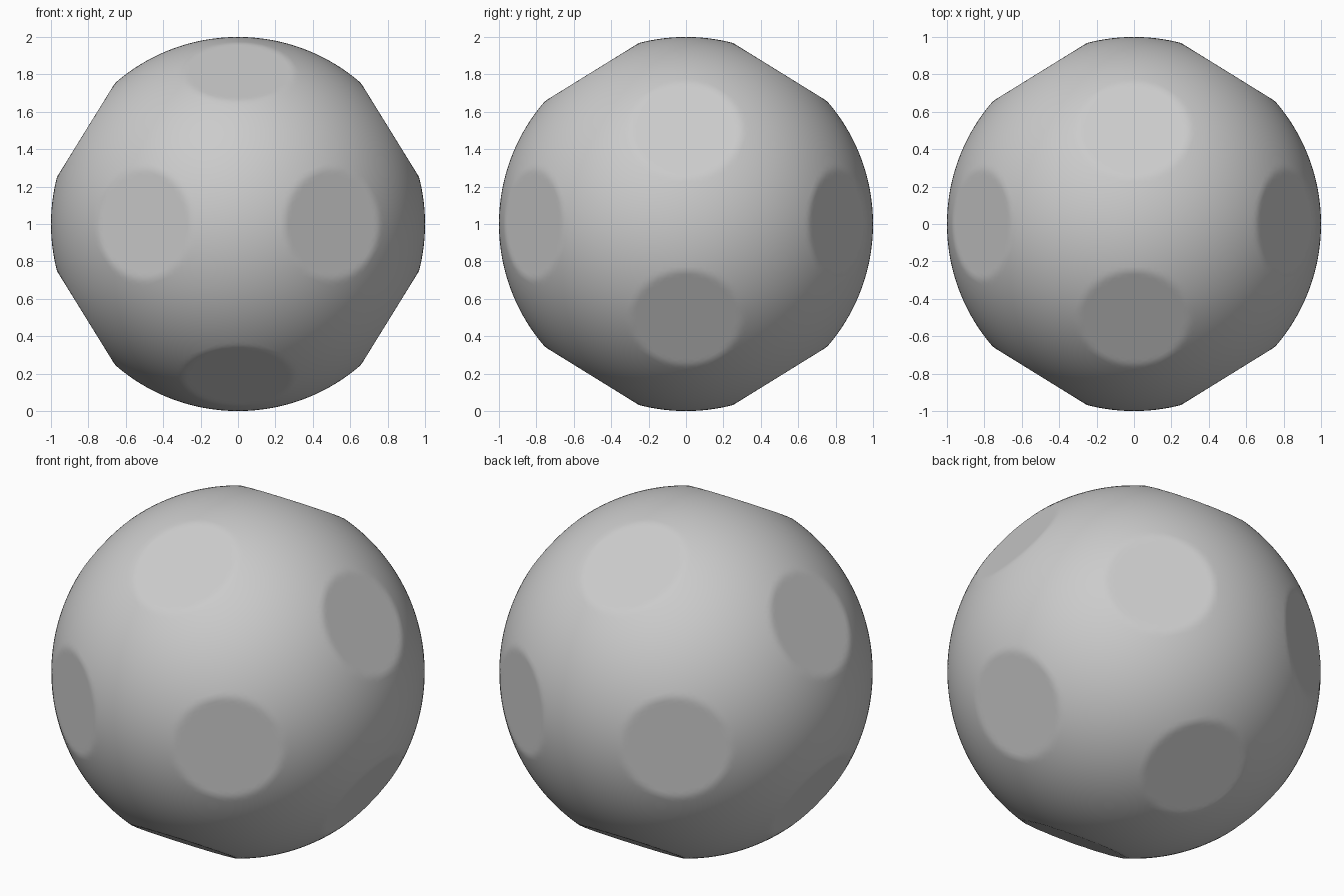
import bpy, bmesh
from mathutils import Vector

if "Cube" in bpy.data.objects:
    bpy.data.objects.remove(bpy.data.objects["Cube"])

N = 24          # grid steps from each flat's centre to the surrounding corners
FLAT = 0.9555   # distance of the twelve flats from the ball's centre
PHI = (1 + 5 ** 0.5) / 2

# Twelve flat directions: icosahedron corners
dirs = []
for a in (1, -1):
    for b in (PHI, -PHI):
        dirs += [Vector((a, b, 0)), Vector((0, a, b)), Vector((b, 0, a))]
hull = bmesh.new()
for d in dirs:
    hull.verts.new(d.normalized())
bmesh.ops.convex_hull(hull, input=hull.verts[:])

bm = bmesh.new()


def ball_point(p, n):
    """Push a point onto the unit sphere, then press it down to the flat."""
    p = p.normalized()
    over = p.dot(n) - FLAT
    return p - n * over if over > 0 else p


def add_sector(n, c1, c2):
    """One gridded fifth of a pentagonal patch around direction n."""
    mid = n * c1.dot(n)
    g = {}
    for i in range(N + 1):
        for j in range(N + 1 - i):
            g[i, j] = bm.verts.new(ball_point(mid + (c1 - mid) * i / N + (c2 - mid) * j / N, n))
    for i in range(N):
        for j in range(N - i):
            bm.faces.new((g[i, j], g[i + 1, j], g[i, j + 1]))
            if i + j < N - 1:
                bm.faces.new((g[i + 1, j], g[i + 1, j + 1], g[i, j + 1]))


# Ball surface: five sectors around every flat
for e in hull.edges:
    c1, c2 = (f.calc_center_median().normalized() for f in e.link_faces)
    for v in e.verts:
        add_sector(v.co.copy(), c1, c2)
hull.free()

bmesh.ops.remove_doubles(bm, verts=bm.verts[:], dist=0.0005)
bmesh.ops.recalc_face_normals(bm, faces=bm.faces[:])
for f in bm.faces:
    f.smooth = True
bmesh.ops.translate(bm, verts=bm.verts[:], vec=(0, 0, 1))

mesh = bpy.data.meshes.new("faceted_ball")
bm.to_mesh(mesh)
bm.free()
ball = bpy.data.objects.new("faceted_ball", mesh)
bpy.context.collection.objects.link(ball)
